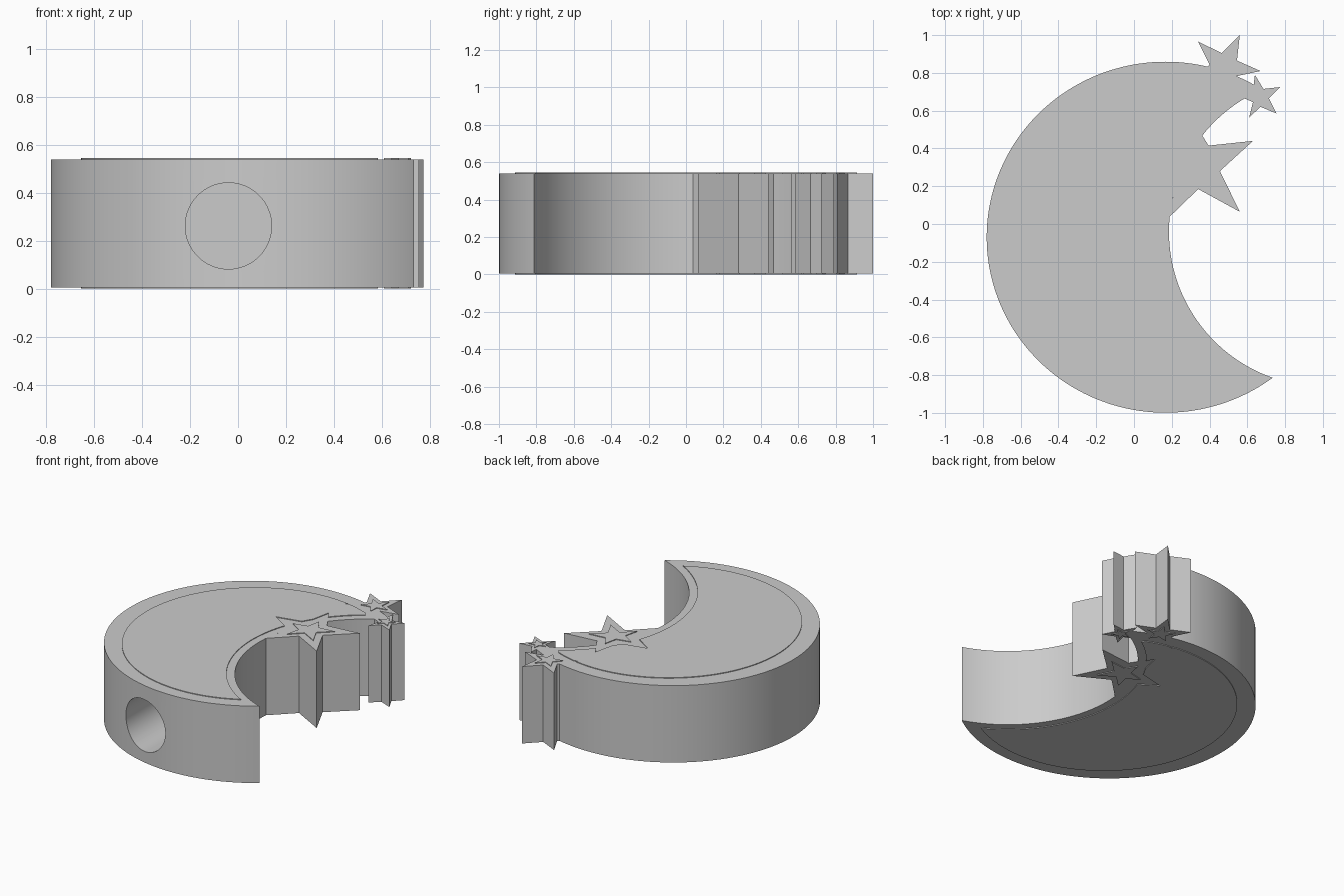
import bpy, bmesh, math

if "Cube" in bpy.data.objects:
    bpy.data.objects.remove(bpy.data.objects["Cube"])

Z0, Z1, TOTAL = 0.005, 0.54, 0.545      # body bottom, body top, overall height

grey = bpy.data.materials.new("grey plastic")
grey.diffuse_color = (0.6, 0.6, 0.6, 1)
grey.use_nodes = True
grey.node_tree.nodes["Principled BSDF"].inputs["Base Color"].default_value = grey.diffuse_color


def prism(name, pts, z0, z1):
    """Extrude a flat counter-clockwise outline between two heights."""
    bm = bmesh.new()
    face = bm.faces.new([bm.verts.new((x, y, z0)) for x, y in pts])
    ext = bmesh.ops.extrude_face_region(bm, geom=[face])
    verts = [g for g in ext["geom"] if isinstance(g, bmesh.types.BMVert)]
    bmesh.ops.translate(bm, verts=verts, vec=(0, 0, z1 - z0))
    bmesh.ops.recalc_face_normals(bm, faces=bm.faces)
    me = bpy.data.meshes.new(name)
    bm.to_mesh(me)
    bm.free()
    me.materials.append(grey)
    ob = bpy.data.objects.new(name, me)
    bpy.context.collection.objects.link(ob)
    return ob


def boolean(ob, other, op):
    """Apply a boolean and discard the second object."""
    m = ob.modifiers.new("bool", "BOOLEAN")
    m.operation, m.object, m.solver = op, other, "EXACT"
    bpy.context.view_layer.objects.active = ob
    bpy.ops.object.modifier_apply(modifier=m.name)
    bpy.data.objects.remove(other)


def ellipse(cx, cy, rx, ry, n=160):
    return [(cx + rx * math.cos(2 * math.pi * i / n),
             cy + ry * math.sin(2 * math.pi * i / n)) for i in range(n)]


def crescent(name, outer, bite_radius, z0, z1):
    ob = prism(name, ellipse(*outer), z0, z1)
    bite = prism("bite", ellipse(1.005, -0.04, bite_radius, bite_radius),
                 z0 - 0.1, z1 + 0.1)
    boolean(ob, bite, "DIFFERENCE")
    return ob


# Stars: centre and outline of alternating tips and notches
STARS = {
    "large_star": ((0.35, 0.29), [
        (0.63, 0.44), (0.395, 0.415), (0.30, 0.565), (0.26, 0.375), (0.06, 0.33),
        (0.225, 0.225), (0.18, 0.03), (0.34, 0.185), (0.56, 0.065), (0.455, 0.28)]),
    "top_star": ((0.48, 0.83), [
        (0.67, 0.81), (0.545, 0.865), (0.56, 1.0), (0.465, 0.905), (0.34, 0.965),
        (0.40, 0.845), (0.31, 0.74), (0.445, 0.765), (0.52, 0.66), (0.53, 0.78)]),
    "small_star": ((0.67, 0.67), [
        (0.775, 0.725), (0.685, 0.715), (0.64, 0.79), (0.63, 0.705), (0.55, 0.68),
        (0.63, 0.645), (0.61, 0.565), (0.67, 0.62), (0.755, 0.585), (0.715, 0.665)]),
}

# Crescent body joined with the stars
body = crescent("moon_body", (0.167, -0.07, 0.947, 0.929), 0.82, Z0, Z1)
for name, (c, pts) in STARS.items():
    boolean(body, prism(name, pts, Z0, Z1), "UNION")

# Blind round socket in the front
bpy.ops.mesh.primitive_cylinder_add(vertices=64, radius=0.18, depth=1.2,
                                    location=(-0.04, -0.6, 0.262),
                                    rotation=(math.pi / 2, 0, 0))
boolean(body, bpy.context.object, "DIFFERENCE")

# Thin raised panels and star inlays on the top and the underside
parts = [body]
for side, z0, z1 in (("top", Z1, TOTAL), ("bottom", 0, Z0)):
    panel = crescent(side + "_panel", (0.177, -0.075, 0.832, 0.838), 0.873, z0, z1)
    for name, (c, pts) in STARS.items():
        boolean(panel, prism("cut", pts, z0 - 0.1, z1 + 0.1), "DIFFERENCE")
        small = [(c[0] + (x - c[0]) * 0.5, c[1] + (y - c[1]) * 0.5) for x, y in pts]
        parts.append(prism(f"{side}_{name}_inlay", small, z0, z1))
    parts.append(panel)

# One material everywhere, smooth round walls with crisp edges
for ob in parts:
    ob.data.materials.clear()
    ob.data.materials.append(grey)
    for p in ob.data.polygons:
        p.material_index = 0
    bpy.ops.object.select_all(action="DESELECT")
    ob.select_set(True)
    bpy.context.view_layer.objects.active = ob
    bpy.ops.object.shade_smooth_by_angle(angle=math.radians(25))
